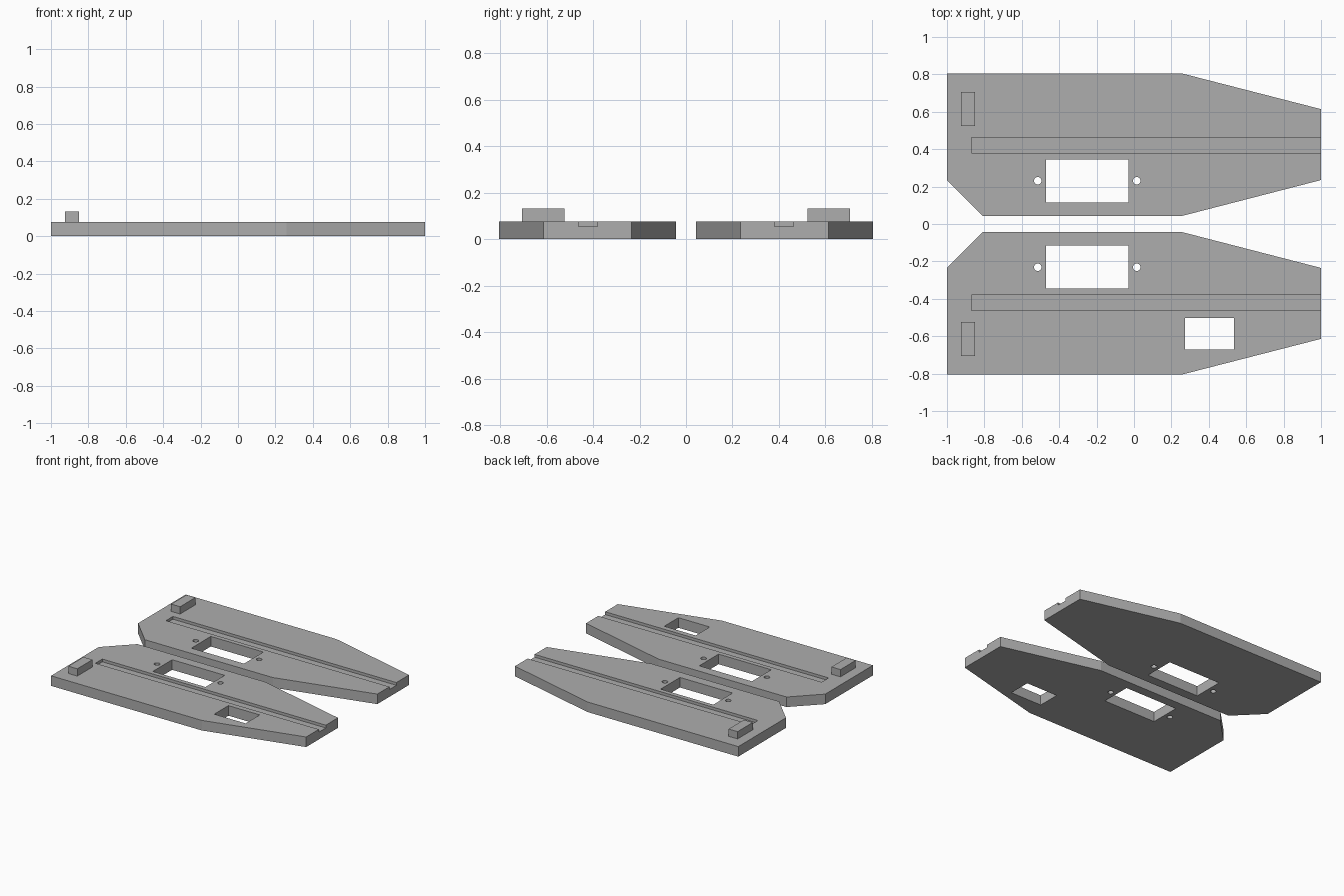
import bpy
import bmesh

cube = bpy.data.objects.get("Cube")
if cube:
    bpy.data.objects.remove(cube, do_unlink=True)

THICK = 0.076
grey = bpy.data.materials.new("plain grey")
grey.use_nodes = True
color = (0.42, 0.42, 0.42, 1)
grey.diffuse_color = color
grey.node_tree.nodes["Principled BSDF"].inputs["Base Color"].default_value = color


def prism(name, outline, z0, z1):
    """Extrude a flat outline from z0 up to z1."""
    bm = bmesh.new()
    base = bm.faces.new([bm.verts.new((x, y, z0)) for x, y in outline])
    top = bmesh.ops.extrude_face_region(bm, geom=[base])["geom"]
    for v in top:
        if isinstance(v, bmesh.types.BMVert):
            v.co.z = z1
    bmesh.ops.recalc_face_normals(bm, faces=bm.faces)
    mesh = bpy.data.meshes.new(name)
    bm.to_mesh(mesh)
    bm.free()
    mesh.materials.append(grey)
    obj = bpy.data.objects.new(name, mesh)
    bpy.context.collection.objects.link(obj)
    return obj


def box(name, x0, x1, y0, y1, z0, z1):
    return prism(name, [(x0, y0), (x1, y0), (x1, y1), (x0, y1)], z0, z1)


def cut(target, cutter):
    """Subtract the cutter from the target and discard it."""
    mod = target.modifiers.new("cut", "BOOLEAN")
    mod.operation = "DIFFERENCE"
    mod.solver = "EXACT"
    mod.object = cutter
    bpy.context.view_layer.objects.active = target
    bpy.ops.object.modifier_apply(modifier=mod.name)
    bpy.data.objects.remove(cutter, do_unlink=True)


def round_cutter(x, y, radius):
    bpy.ops.mesh.primitive_cylinder_add(vertices=24, radius=radius, depth=1, location=(x, y, 0))
    obj = bpy.context.object
    obj.data.materials.append(grey)
    return obj


# Half outline, mirrored across y for the second plate
OUTLINE = [(-1, 0.804), (-1, 0.235), (-0.81, 0.044), (0.26, 0.044),
           (1, 0.235), (1, 0.614), (0.26, 0.804)]

for side, s in (("back", 1), ("front", -1)):
    plate = prism(side + "_plate", [(x, s * y) for x, y in OUTLINE], 0, THICK)

    # Long groove, open at the right end
    cut(plate, box("groove_cutter", -0.868, 1.1, s * 0.38, s * 0.463, 0.055, 0.2))

    # Rectangular opening with a screw hole at each end
    cut(plate, box("opening_cutter", -0.47, -0.03, s * 0.115, s * 0.346, -0.1, 0.2))
    for x in (-0.515, 0.015):
        cut(plate, round_cutter(x, s * 0.231, 0.02))

    # Extra window in the front plate only
    if s < 0:
        cut(plate, box("window_cutter", 0.272, 0.534, -0.672, -0.503, -0.1, 0.2))

    # Raised block near the wide end
    box(side + "_block", -0.925, -0.85, s * 0.523, s * 0.705, THICK - 0.005, 0.131)
